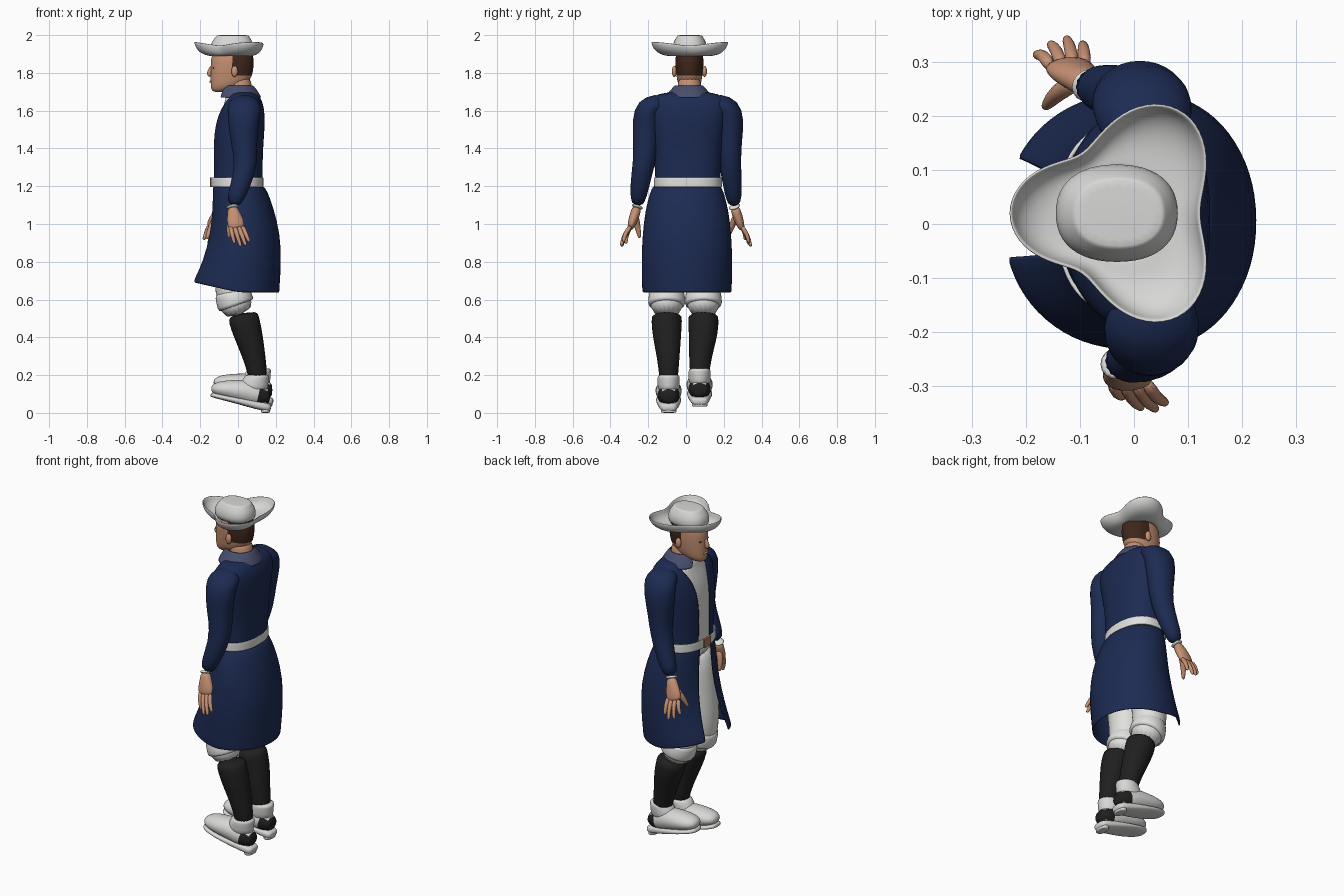
import bpy, bmesh, math
from mathutils import Vector


def material(name, r, g, b):
    m = bpy.data.materials.new(name)
    m.diffuse_color = (r, g, b, 1)
    return m


NAVY = material("navy cloth", 0.012, 0.024, 0.085)
SLATE = material("slate collar", 0.065, 0.075, 0.15)
WHITE = material("white cloth", 0.75, 0.75, 0.73)
FELT = material("pale felt", 0.68, 0.68, 0.67)
BLACK = material("black", 0.014, 0.014, 0.014)
SKIN = material("skin", 0.56, 0.28, 0.17)
HAIR = material("brown hair", 0.05, 0.02, 0.011)
COPPER = material("copper", 0.42, 0.2, 0.11)


def finish(name, bm, mats, rule=None, thick=0, sub=1):
    bmesh.ops.recalc_face_normals(bm, faces=bm.faces)
    for f in bm.faces:
        f.smooth = True
        if rule and rule(f.calc_center_median()):
            f.material_index = 1
    me = bpy.data.meshes.new(name)
    bm.to_mesh(me)
    bm.free()
    for m in mats:
        me.materials.append(m)
    ob = bpy.data.objects.new(name, me)
    bpy.context.collection.objects.link(ob)
    if thick:
        s = ob.modifiers.new("thickness", "SOLIDIFY")
        s.thickness = thick
    if sub:
        ob.modifiers.new("smooth", "SUBSURF").levels = sub
        ob.modifiers["smooth"].render_levels = sub
    return ob


def sweep(name, pts, mats, ref=(1, 0, 0), flat=False, n=16, power=2.0, cap=True,
          rule=None, thick=0, sub=1, tweak=None):
    """Loft rings (x, y, z, ra, rb[, gap+y, gap-y in degrees]) along their centres."""
    bm = bmesh.new()
    rings = []
    cen = [Vector(p[:3]) for p in pts]
    opened = len(pts[0]) > 5
    for i, p in enumerate(pts):
        t = Vector((0, 0, 1)) if flat else \
            (cen[min(i + 1, len(cen) - 1)] - cen[max(i - 1, 0)]).normalized()
        u = Vector(ref)
        u = (u - t * u.dot(t)).normalized()
        v = t.cross(u)
        g0, g1 = [math.radians(g) for g in p[5:7]] if opened else (0, 0)
        ring = []
        for k in range(n + 1 if opened else n):
            a = g0 + (2 * math.pi - g0 - g1) * k / n
            c, s = math.cos(a), math.sin(a)
            c = math.copysign(abs(c) ** (2 / power), c)
            s = math.copysign(abs(s) ** (2 / power), s)
            ring.append(bm.verts.new(cen[i] - u * p[3] * c + v * p[4] * s))
        rings.append(ring)
    m = len(rings[0])
    for a, b in zip(rings, rings[1:]):
        for k in range(m - 1 if opened else m):
            j = (k + 1) % m
            bm.faces.new((a[k], a[j], b[j], b[k]))
    if cap and not opened:
        bm.faces.new(rings[0])
        bm.faces.new(rings[-1])
    if tweak:
        for v in bm.verts:
            tweak(v.co)
    return finish(name, bm, mats, rule, thick, sub)


def ball(name, loc, scale, mat):
    bm = bmesh.new()
    bmesh.ops.create_uvsphere(bm, u_segments=14, v_segments=8, radius=1)
    for v in bm.verts:
        v.co = Vector(loc) + Vector([a * b for a, b in zip(v.co, scale)])
    return finish(name, bm, [mat], sub=0)


def limb(pts):
    return [(x, y, z, r, r) for x, y, z, r in pts]


# Waistcoat body
sweep("waistcoat", [(0, .01, 1.1, .125, .165), (0, .01, 1.2, .122, .168), (0, .01, 1.3, .118, .165),
                    (0, .01, 1.42, .122, .175), (.01, .01, 1.53, .122, .185), (.02, .01, 1.61, .106, .17),
                    (.02, .01, 1.66, .085, .12), (.005, .015, 1.71, .07, .065)],
      [WHITE], flat=True, power=2.4)
# Open coat
sweep("coat_body", [(0, .01, 1.19, .132, .172, 13, 12), (0, .01, 1.3, .13, .175, 12, 11),
                    (0, .01, 1.42, .134, .188, 11, 10), (.01, .01, 1.53, .134, .205, 12, 11),
                    (.022, .01, 1.61, .118, .22, 16, 15), (.03, .01, 1.662, .095, .21, 26, 26),
                    (.03, .012, 1.69, .07, .16, 38, 38), (.02, .015, 1.7, .055, .08, 45, 45)],
      [NAVY], flat=True, n=28, power=2.4, thick=.006)


def hem(co):
    if co.z < .7:
        co.z += .045 * max(0, -co.x / .2)
        if co.x > .15 and abs(co.y - .005) < .012:
            co.z += .02


sweep("coat_skirt", [(0, .005, 1.2, .137, .18, 13, 12), (.01, .005, 1.17, .148, .195, 14, 12),
                     (.025, .005, 1.08, .165, .22, 15, 12), (.036, .005, .95, .188, .236, 18, 13),
                     (.018, .005, .8, .212, .242, 23, 14), (-.01, .005, .66, .23, .238, 28, 15),
                     (-.012, .005, .637, .232, .237, 28, 15)],
      [NAVY], flat=True, n=32, power=2.1, thick=.006, tweak=hem)
# Collar, belt, buckle
sweep("collar", [(.003, .015, 1.737, .074, .073, 20, 20), (.005, .015, 1.72, .09, .088, 22, 22),
                 (.008, .015, 1.668, .12, .135, 24, 24)], [SLATE], flat=True, n=20, thick=.006)
sweep("belt", [(-.005, .01, z, .14, .181) for z in (1.196, 1.2, 1.242, 1.246)], [WHITE],
      flat=True, n=28, power=2.4, cap=False, thick=.008)
bm = bmesh.new()
bmesh.ops.create_cube(bm, size=1)
for v in bm.verts:
    v.co = Vector((-.143 + v.co.x * .012, .01 + v.co.y * .06, 1.221 + v.co.z * .052))
ob = finish("buckle", bm, [COPPER], sub=0)
for p in ob.data.polygons:
    p.use_smooth = False

# Sleeves (path with depth and width), cuffs and hands
ARMS = {
    "right": ([(.035, -.1, 1.62, .06, .05), (.035, -.16, 1.635, .085, .06), (.033, -.2, 1.615, .092, .072),
               (.03, -.212, 1.55, .085, .076), (.03, -.212, 1.43, .07, .068), (.045, -.222, 1.32, .062, .06),
               (.015, -.245, 1.21, .054, .052), (-.03, -.258, 1.09, .042, .038)],
              (-.008, -.292, .985),
              [(-.018, -.32, .895), (.015, -.342, .88), (.042, -.345, .885), (.06, -.333, .905)],
              (-.05, -.245, .925)),
    "left": ([(.02, .12, 1.62, .06, .05), (.02, .18, 1.635, .088, .06), (.015, .222, 1.615, .096, .072),
              (.01, .235, 1.55, .09, .076), (.005, .23, 1.43, .073, .066), (0, .232, 1.32, .062, .06),
              (-.04, .247, 1.2, .053, .05), (-.085, .257, 1.09, .042, .038)],
             (-.125, .292, .985),
             [(-.182, .315, .915), (-.155, .335, .89), (-.125, .345, .88), (-.095, .335, .9)],
             (-.167, .215, .92)),
}
for side, (path, palm, tips, thumb) in ARMS.items():
    sweep(side + "_sleeve", path, [NAVY])
    w, e = Vector(path[-1][:3]), Vector(palm)
    d = e - w
    sweep(side + "_cuff", [(*(w - d * .1), .034, .034), (*(w + d * .07), .036, .034)], [WHITE])
    sweep(side + "_palm", [(*w, .028, .026), (*(w + d * .3), .034, .027), (*(w + d * .65), .047, .026),
                           (*(w + d), .046, .02), (*(w + d * 1.1), .032, .012)], [SKIN], n=12)
    out = Vector((0, math.copysign(.012, w.y), 0))
    for i, tip in enumerate(tips):
        a, b = e + Vector((-.032 + .021 * i, 0, 0)) - d * .08, Vector(tip)
        sweep(f"{side}_finger_{i + 1}", limb([(*a, .015), (*((a + b) / 2 + out), .0125),
                                              (*(b - (b - a) * .1), .0105), (*b, .006)]), [SKIN], n=8)
    a, b = w + d * .35, Vector(thumb)
    sweep(side + "_thumb", limb([(*a, .022), (*((a + b) / 2 + Vector((-.012, 0, 0))), .018),
                                 (*(b - (b - a) * .1), .012), (*b, .006)]), [SKIN], n=8)

# Legs and shoes
for side, yt, yb, dx, dz in (("right", -.102, -.092, 0, 0), ("left", .092, .072, .012, .033)):
    sweep(side + "_breeches", limb([(-.01, yt * .8, 1.16, .085), (-.015, yt * .9, 1.0, .098),
                                    (-.02, yt, .85, .102), (-.035, yt, .7, .096), (-.025, yt, .6, .09),
                                    (.012, yt, .515, .083)]), [WHITE])
    sweep(side + "_knee_band", limb([(-.035, yt, .655, .09), (-.03, yt, .635, .096),
                                     (-.012, yt, .575, .103), (-.008, yt, .565, .095)]), [WHITE])
    sweep(side + "_stocking", limb([(.025, yt, .53, .08), (.032, yt, .49, .083), (.05, yt, .43, .079),
                                    (.072, (yt + yb) / 2, .35, .069), (.097, yb, .25, .055),
                                    (.11, yb, .15, .05)]), [BLACK])
    sweep(side + "_shoe_collar", [(.075 + dx, yb, .1 + dz, .085, .058), (.083 + dx, yb, .15 + dz, .078, .06),
                                  (.098 + dx, yb, .19 + dz, .066, .06), (.103 + dx, yb, .205 + dz, .062, .056)],
          [FELT], flat=True)
    shoe = [(.17, .085, .03, .025), (.16, .085, .045, .04), (.11, .092, .062, .062), (.05, .112, .07, .066),
            (-.02, .12, .072, .057), (-.085, .126, .068, .045), (-.125, .127, .05, .032),
            (-.142, .125, .022, .014)]
    sweep(side + "_shoe", [(x + dx, yb, z + dz, w, h) for x, z, w, h in shoe], [FELT, BLACK], ref=(0, 1, 0),
          rule=lambda c: c.x > .1 + dx and .05 + dz < c.z < .125 + dz)
    sole = [(.175, .026, .03, .014), (.165, .027, .046, .022), (.1, .042, .056, .024), (0, .064, .07, .017),
            (-.09, .084, .066, .014), (-.135, .095, .045, .013), (-.145, .097, .02, .01)]
    sweep(side + "_sole", [(x + dx, yb, z + dz, w, h) for x, z, w, h in sole], [FELT], ref=(0, 1, 0), power=3)
    sweep(side + "_heel", [(.145 + dx, yb, z + dz, .025, .042) for z in (0, .004, .03, .04)],
          [FELT], flat=True, power=2.5)

# Head
Y = .018
sweep("neck", [(.02, Y, 1.62, .068, .066), (.01, Y, 1.7, .065, .064), (.005, Y, 1.8, .066, .062)],
      [SKIN], flat=True)
sweep("head", [(-.092, Y, 1.698, .035, .025), (-.085, Y, 1.708, .055, .04), (-.06, Y, 1.728, .085, .056),
               (-.045, Y, 1.755, .1, .064), (-.035, Y, 1.785, .111, .069), (-.032, Y, 1.82, .113, .073),
               (-.03, Y, 1.855, .115, .075), (-.03, Y, 1.89, .112, .074), (-.03, Y, 1.94, .085, .06)],
      [SKIN, HAIR], flat=True, n=28, power=2.2,
      rule=lambda c: (c.x > 0 and c.z > 1.78) or (c.x > -.03 and c.z > 1.83))
sweep("nose", limb([(-.138, Y, 1.838, .009), (-.149, Y, 1.812, .012), (-.155, Y, 1.795, .015),
                    (-.143, Y, 1.78, .011)]), [SKIN], n=8)
sweep("lips", [(-.138, Y - .022, 1.753, .008, .005), (-.144, Y, 1.754, .011, .009),
               (-.138, Y + .022, 1.753, .008, .005)], [SKIN], n=8)
for side, s in (("right", -1), ("left", 1)):
    ball(side + "_ear", (-.018, Y + s * .08, 1.808), (.018, .013, .03), SKIN)
    ball(side + "_eye", (-.13, Y + s * .033, 1.826), (.006, .01, .004), HAIR)

# Three-cornered hat
sweep("hat_crown", [(-.032, .02, 1.89, .115, .092), (-.032, .02, 1.94, .115, .092), (-.031, .02, 1.965, .109, .086),
                    (-.029, .02, 1.988, .092, .072), (-.028, .02, 1.998, .084, .065), (-.028, .02, 2.0, .08, .061)],
      [FELT], flat=True, n=24, power=2.3)
bm = bmesh.new()
rings = []
for i in range(9):
    s = i / 8
    ring = []
    for k in range(48):
        a = 2 * math.pi * k / 48
        lobe = math.cos(3 * (a - math.pi))
        r = .172 + .04 * lobe + .015 * math.cos(a)
        r = .085 + (r - .085) * (1 - (1 - s) ** 1.5)
        ring.append(bm.verts.new((-.03 + r * math.cos(a), .02 + r * math.sin(a),
                                  1.895 + (.061 + .01 * lobe) * s ** 2.4)))
    rings.append(ring)
for a, b in zip(rings, rings[1:]):
    for k in range(48):
        j = (k + 1) % 48
        bm.faces.new((a[k], a[j], b[j], b[k]))
finish("hat_brim", bm, [FELT], thick=.007)
